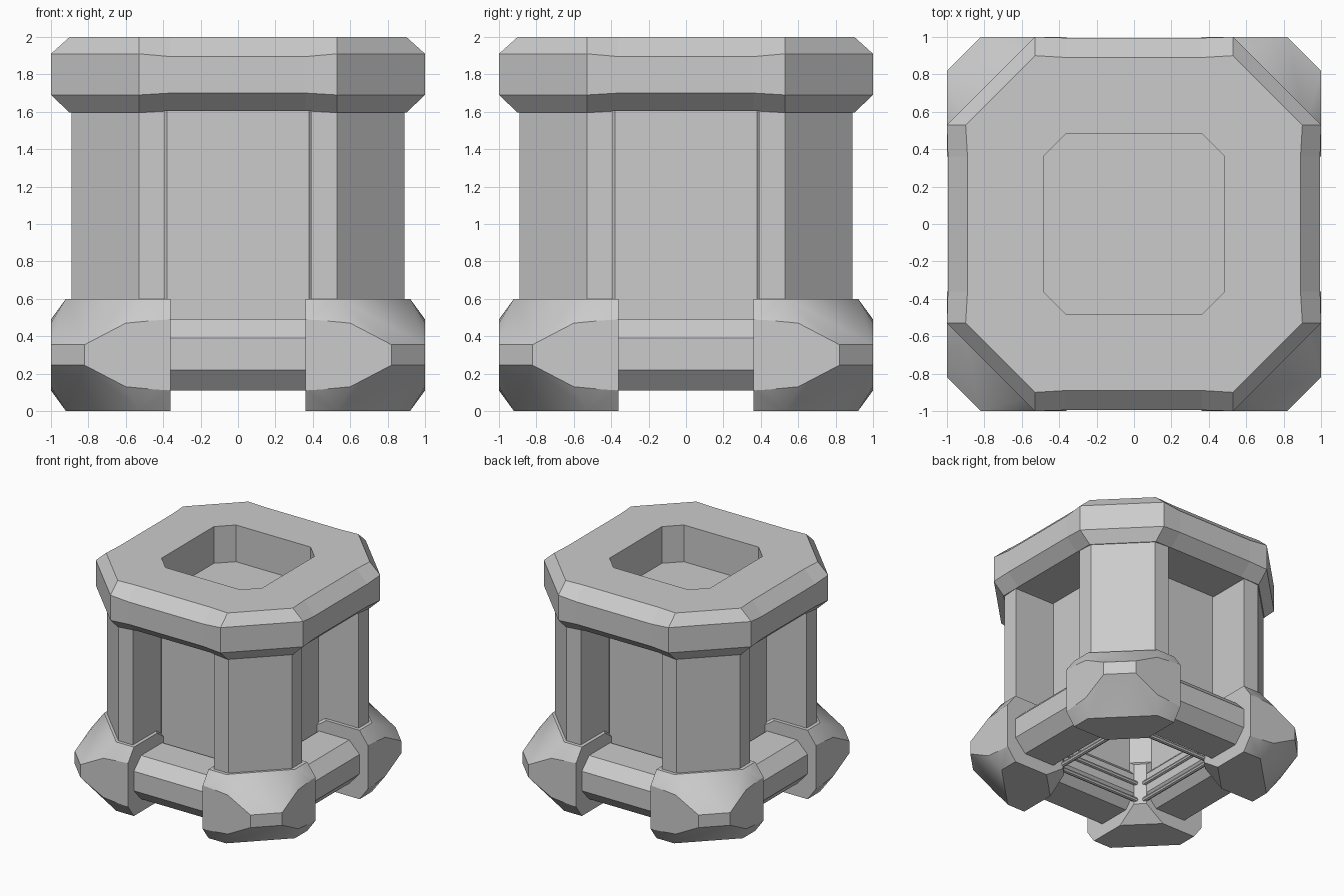
import bpy, bmesh
from math import pi, radians
from mathutils import Matrix

if "Cube" in bpy.data.objects:
    bpy.data.objects.remove(bpy.data.objects["Cube"])


def finish(name, bm, turn=0, smooth=False):
    bmesh.ops.rotate(bm, verts=bm.verts, matrix=Matrix.Rotation(turn * pi / 2, 3, 'Z'))
    bmesh.ops.recalc_face_normals(bm, faces=bm.faces)
    me = bpy.data.meshes.new(name)
    bm.to_mesh(me)
    bm.free()
    ob = bpy.data.objects.new(name, me)
    bpy.context.collection.objects.link(ob)
    if smooth:
        bpy.ops.object.select_all(action='DESELECT')
        ob.select_set(True)
        bpy.context.view_layer.objects.active = ob
        bpy.ops.object.shade_smooth_by_angle(angle=radians(25))
    return ob


def around(points):
    """Repeat one corner of an outline (x, y, z) four times about z."""
    out = []
    for k in range(4):
        for x, y, z in points:
            for _ in range(k):
                x, y = -y, x
            out.append((x, y, z))
    return out


def loft(name, rings, ring_closed=False, turn=0):
    """Skin equal-length outlines; either cap the ends or join last to first."""
    bm = bmesh.new()
    vs = [[bm.verts.new(p) for p in r] for r in rings]
    n = len(vs[0])
    pairs = list(zip(vs, vs[1:])) + ([(vs[-1], vs[0])] if ring_closed else [])
    for a, b in pairs:
        for i in range(n):
            j = (i + 1) % n
            bm.faces.new((a[i], a[j], b[j], b[i]))
    if not ring_closed:
        bm.faces.new(vs[0])
        bm.faces.new(vs[-1])
    return finish(name, bm, turn)


# top cap: bevelled octagonal ring, sides slightly slimmer in the middle
def cap_ring(c, m, zc, zm):
    return around([(.36, -m, zm), (.53, -c, zc), (c, -.53, zc), (m, -.36, zm)])


def hole_ring(z):
    return around([(.36, -.485, z), (.402, -.443, z), (.443, -.402, z), (.485, -.36, z)])


loft("top_cap", [cap_ring(.9, .89, 1.595, 1.605), cap_ring(1, .995, 1.69, 1.70),
                 cap_ring(1, .995, 1.91, 1.895), cap_ring(.9, .89, 2, 2),
                 hole_ring(2), hole_ring(1.605)], ring_closed=True)


# floor of the top recess
def octagon(r, c, z):
    return around([(c, -r, z), (r, -c, z)])


loft("recess_floor", [octagon(.49, .36, 1.64), octagon(.49, .36, 1.68)])

# hollow core whose sides are the sunken panels
loft("core_panels", [octagon(.51, .38, .42), octagon(.51, .38, 1.61),
                     octagon(.485, .36, 1.61), octagon(.485, .36, .42)], ring_closed=True)

COLUMN = [(.39, -.89), (.53, -.89), (.89, -.53), (.89, -.39), (.49, -.39), (.39, -.49)]
RAIL = [(-.92, .22), (-.92, .39), (-.82, .49), (-.53, .49),
        (-.43, .39), (-.43, .22), (-.53, .11), (-.82, .11)]

# one half of a foot; the other half is mirrored across the diagonal
FOOT = [(.36, -.92, .6), (.53, -.92, .6), (.36, -1, .49), (.44, -1, .485),
        (.60, -1, .47), (.82, -1, .355), (.36, -.43, .48), (.36, -.60, .6)]

for k in range(4):
    # corner column
    loft("column", [[(x, y, z) for x, y in COLUMN] for z in (.45, 1.61)], turn=k)

    # base rail between feet
    loft("base_rail", [[(x, y, z) for y, z in RAIL] for x in (-.4, .4)], turn=k)

    # thin inner rods behind each rail
    for z in (.16, .31):
        bm = bmesh.new()
        bmesh.ops.create_cone(bm, cap_ends=True, segments=8, radius1=.02, radius2=.02, depth=.76,
                              matrix=Matrix.Translation((0, -.425, z)) @ Matrix.Rotation(pi / 2, 4, 'Y'))
        finish("inner_rod", bm, k, True)

    # faceted corner foot
    bm = bmesh.new()
    for x, y, z in FOOT:
        for zz in (z, .6 - z):
            bm.verts.new((x, y, zz))
            bm.verts.new((-y, -x, zz))
    res = bmesh.ops.convex_hull(bm, input=bm.verts[:])
    bmesh.ops.delete(bm, geom=[g for g in set(res["geom_interior"] + res["geom_unused"])
                               if isinstance(g, bmesh.types.BMVert)], context='VERTS')
    bmesh.ops.dissolve_limit(bm, angle_limit=radians(1), verts=bm.verts[:], edges=bm.edges[:])
    finish("foot", bm, k, True)
